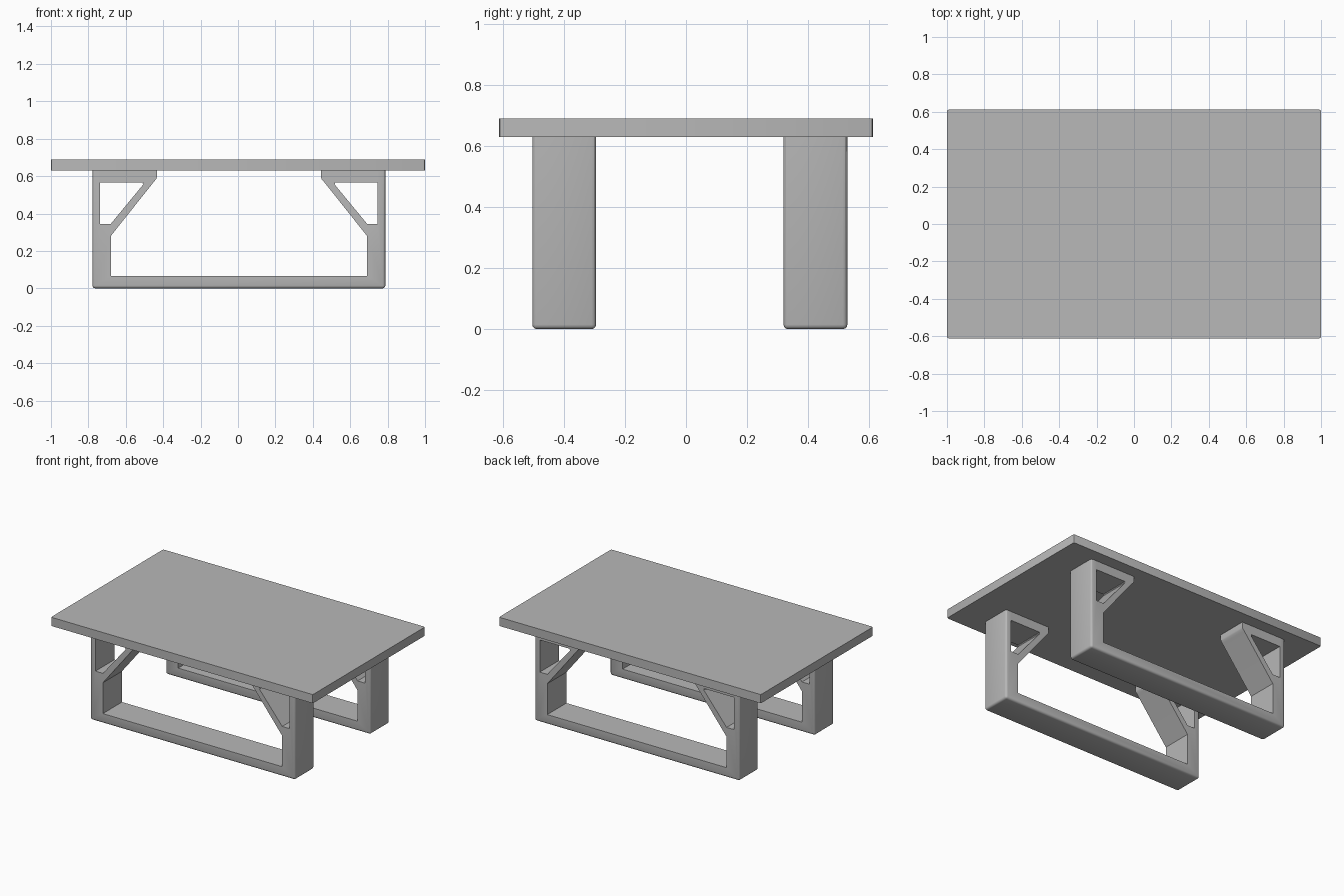
import bpy, bmesh

if "Cube" in bpy.data.objects:
    bpy.data.objects.remove(bpy.data.objects["Cube"])

TOP = 0.629      # underside of the table top
OUT = 0.783      # half length of a leg frame

# Mid grey used on every part
grey = bpy.data.materials.new("mid_grey")
grey.diffuse_color = (0.48, 0.48, 0.48, 1)
grey.use_nodes = True
grey.node_tree.nodes["Principled BSDF"].inputs["Base Color"].default_value = grey.diffuse_color


def finish(bm, name):
    bmesh.ops.recalc_face_normals(bm, faces=bm.faces)
    me = bpy.data.meshes.new(name)
    bm.to_mesh(me)
    bm.free()
    me.materials.append(grey)
    ob = bpy.data.objects.new(name, me)
    bpy.context.collection.objects.link(ob)
    bpy.context.view_layer.objects.active = ob
    ob.select_set(True)
    bpy.ops.object.shade_smooth_by_angle()
    ob.select_set(False)
    return ob


# Table top: thin slab with slightly eased upright corners
bm = bmesh.new()
bmesh.ops.create_cube(bm, size=1)
for v in bm.verts:
    v.co = (v.co.x * 2.0, v.co.y * 1.224, TOP + (v.co.z + 0.5) * 0.06)
corners = [e for e in bm.edges if abs(e.verts[0].co.z - e.verts[1].co.z) > 0.01]
bmesh.ops.bevel(bm, geom=corners, offset=0.01, segments=2, profile=0.5, affect='EDGES')
finish(bm, "table_top")

# Half of the leg frame outline: floor bar, upright, top bar, diagonal brace
floor_bar = [(0, 0), (OUT, 0), (0.685, 0.067), (0, 0.067)]
upright = [(OUT, 0), (OUT, TOP), (0.742, TOP), (0.742, 0.567), (0.742, 0.345),
           (0.685, 0.345), (0.685, 0.28), (0.685, 0.067)]
top_bar = [(0.742, TOP), (0.439, TOP), (0.439, 0.594), (0.442, 0.584), (0.452, 0.573),
           (0.511, 0.556), (0.515, 0.561), (0.511, 0.567), (0.742, 0.567)]
brace = [(0.685, 0.345), (0.511, 0.556), (0.452, 0.573), (0.685, 0.28)]


def leg_frame(name, y0, y1):
    bm = bmesh.new()
    for side in (1, -1):
        for part in (floor_bar, upright, top_bar, brace):
            pts = part if side == 1 else part[::-1]
            bm.faces.new([bm.verts.new((side * x, y0, z)) for x, z in pts])
    bmesh.ops.remove_doubles(bm, verts=bm.verts, dist=1e-4)
    mid = [e for e in bm.edges if all(abs(v.co.x) < 1e-5 for v in e.verts)]
    bmesh.ops.dissolve_edges(bm, edges=mid, use_verts=True)
    ext = bmesh.ops.extrude_face_region(bm, geom=bm.faces[:], use_keep_orig=True)
    for g in ext["geom"]:
        if isinstance(g, bmesh.types.BMVert):
            g.co.y = y1
    bmesh.ops.recalc_face_normals(bm, faces=bm.faces)

    # Round the outer edges of the uprights and floor bar
    def outer(e):
        a, b = e.verts[0].co, e.verts[1].co
        if min(a.z, b.z) > TOP - 0.001:
            return False
        on_end = abs(abs(a.x) - OUT) < 1e-4 and abs(a.x - b.x) < 1e-4
        return on_end or max(a.z, b.z) < 1e-4
    bmesh.ops.bevel(bm, geom=[e for e in bm.edges if outer(e)], offset=0.015,
                    segments=3, profile=0.5, affect='EDGES')
    ob = finish(bm, name)
    ob.location.x = 0.005


leg_frame("front_leg_frame", -0.503, -0.294)
leg_frame("back_leg_frame", 0.319, 0.528)
